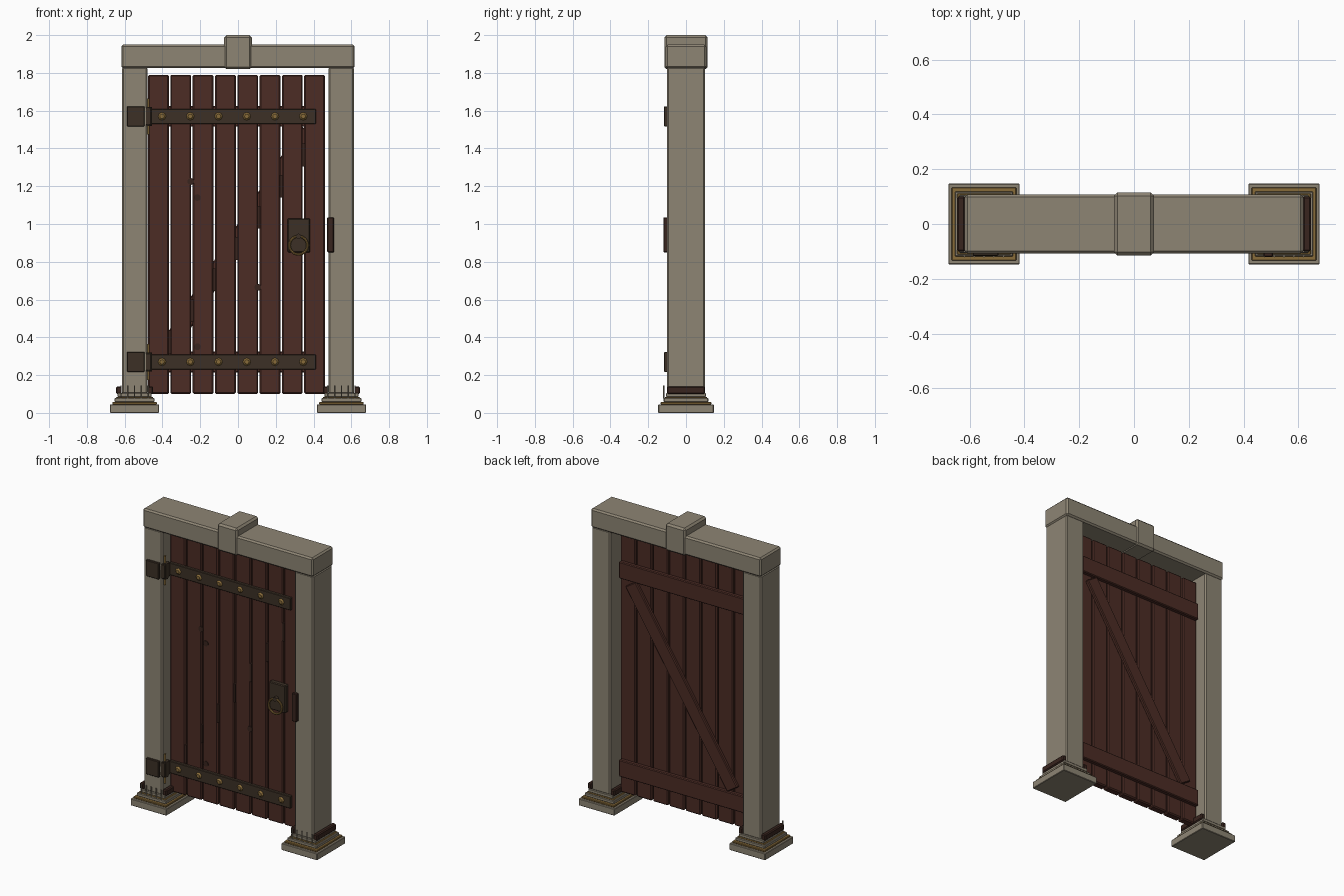
import bpy, bmesh, math
from mathutils import Matrix

if "Cube" in bpy.data.objects:
    bpy.data.objects.remove(bpy.data.objects["Cube"])


def mat(name, r, g, b):
    m = bpy.data.materials.new(name)
    m.diffuse_color = (r, g, b, 1)
    m.use_nodes = True
    m.node_tree.nodes["Principled BSDF"].inputs["Base Color"].default_value = m.diffuse_color
    return m


STONE = mat("weathered stone", 0.27, 0.235, 0.175)
WOOD = mat("red brown wood", 0.072, 0.025, 0.018)
DARK = mat("dark wood", 0.040, 0.018, 0.013)
IRON = mat("dark iron", 0.045, 0.030, 0.019)
BRASS = mat("aged brass", 0.25, 0.15, 0.042)


def finish(name, bm, material):
    me = bpy.data.meshes.new(name)
    bm.to_mesh(me)
    bm.free()
    me.materials.append(material)
    ob = bpy.data.objects.new(name, me)
    bpy.context.collection.objects.link(ob)
    return ob


def box(name, x0, x1, y0, y1, z0, z1, material, bevel=0.004, tilt=0):
    """Bevelled box given by its limits, optionally tilted about y."""
    bm = bmesh.new()
    bmesh.ops.create_cube(bm, size=1)
    bmesh.ops.scale(bm, vec=(x1 - x0, y1 - y0, z1 - z0), verts=bm.verts)
    if bevel:
        bmesh.ops.bevel(bm, geom=bm.edges[:], offset=bevel, segments=1, affect='EDGES')
    bmesh.ops.rotate(bm, matrix=Matrix.Rotation(tilt, 3, 'Y'), verts=bm.verts)
    ob = finish(name, bm, material)
    ob.location = ((x0 + x1) / 2, (y0 + y1) / 2, (z0 + z1) / 2)
    return ob


def rod(name, loc, r, depth, material, axis='Z', r2=None, sides=12):
    bm = bmesh.new()
    bmesh.ops.create_cone(bm, cap_ends=True, segments=sides, radius1=r,
                          radius2=r if r2 is None else r2, depth=depth)
    if axis == 'Y':  # narrow end faces the front
        bmesh.ops.rotate(bm, matrix=Matrix.Rotation(math.pi / 2, 3, 'X'), verts=bm.verts)
    ob = finish(name, bm, material)
    ob.location = loc
    return ob


# Stone frame: posts on stepped plinths with brass bands
PLINTH = [(0.130, 0.147, 0.0, 0.045, STONE), (0.118, 0.134, 0.045, 0.058, BRASS),
          (0.106, 0.118, 0.058, 0.078, STONE), (0.098, 0.112, 0.078, 0.084, BRASS),
          (0.090, 0.106, 0.084, 0.105, STONE)]
for side, s in (("left", -1), ("right", 1)):
    c = s * 0.5475
    box(side + "_post", c - 0.0675, c + 0.0675, -0.10, 0.10, 0.10, 1.83, STONE, 0.008)
    for i, (hx, hy, z0, z1, m) in enumerate(PLINTH):
        box(f"{side}_plinth_step_{i}", c - hx, c + hx, -hy, hy, z0, z1, m, 0.003)
    for k in (-1, 1):
        e = c + k * 0.083
        box(side + "_foot_clamp", e - 0.015, e + 0.015, -0.10, 0.10, 0.10, 0.14, DARK, 0.006)
    for i in range(5):
        rod(side + "_foot_spike", (c + (i - 2) * 0.036, -0.118, 0.11), 0.004, 0.07, STONE, sides=6)

# Lintel and keystone
box("lintel", -0.618, 0.618, -0.108, 0.108, 1.825, 1.95, STONE, 0.01)
box("keystone", -0.073, 0.073, -0.115, 0.115, 1.82, 2.0, STONE, 0.012)

# Door planks, with a dark sliver in each gap
PITCH = 0.1181
for i in range(8):
    x = -0.476 + i * PITCH
    box(f"plank_{i}", x, x + 0.110, -0.025, 0.025, 0.10, 1.79, WOOD, 0.007)
    if i:
        z = 0.20 + i * 0.165
        box("gap_sliver", x - 0.011, x + 0.003, -0.028, 0.0, z - 0.05, z + 0.07, DARK, 0)
for x, z in ((-0.25, 1.225), (-0.215, 1.14), (0.105, 0.665), (-0.215, 0.35)):
    rod("wood_knot", (x, -0.026, z), 0.018, 0.006, DARK, 'Y')

# Back battens and diagonal brace
for z in (0.27, 1.57):
    box("back_batten", -0.465, 0.45, 0.025, 0.055, z - 0.055, z + 0.055, WOOD, 0.005)
dx, dz = 0.74, 1.15
box("diagonal_brace", -0.045, 0.045, 0.025, 0.05, 0.92 - math.hypot(dx, dz) / 2,
    0.92 + math.hypot(dx, dz) / 2, WOOD, 0.005, math.atan2(dx, dz))

# Strap hinges: post plate, knuckle, pin, strap and rosettes
for z in (0.27, 1.57):
    box("hinge_post_plate", -0.588, -0.495, -0.116, -0.098, z - 0.053, z + 0.053, IRON, 0.003)
    box("hinge_leaf", -0.497, -0.46, -0.10, -0.045, z - 0.047, z + 0.047, IRON, 0.004)
    rod("hinge_pin", (-0.476, -0.078, z), 0.007, 0.19, BRASS)
    rod("hinge_knuckle", (-0.476, -0.078, z), 0.021, 0.10, IRON)
    box("hinge_strap", -0.47, 0.412, -0.045, -0.023, z - 0.04, z + 0.04, IRON, 0.003)
    for i in range(6):
        x = -0.402 + i * 0.1495
        rod("strap_rosette", (x, -0.049, z), 0.022, 0.010, BRASS, 'Y', 0.012, 8)

# Lock plate, ring pull and strike plate
box("lock_plate", 0.262, 0.382, -0.055, -0.02, 0.85, 1.03, IRON, 0.005)
rod("ring_boss", (0.32, -0.062, 0.935), 0.014, 0.03, IRON, 'Y')
bpy.ops.mesh.primitive_torus_add(major_radius=0.048, minor_radius=0.007, major_segments=28,
                                 minor_segments=8, location=(0.32, -0.07, 0.887),
                                 rotation=(math.pi / 2, 0, 0))
ring = bpy.context.object
ring.name = "ring_pull"
ring.data.materials.append(BRASS)
bpy.ops.object.shade_smooth_by_angle()
box("strike_plate", 0.472, 0.508, -0.12, -0.095, 0.85, 1.035, DARK, 0.004)
